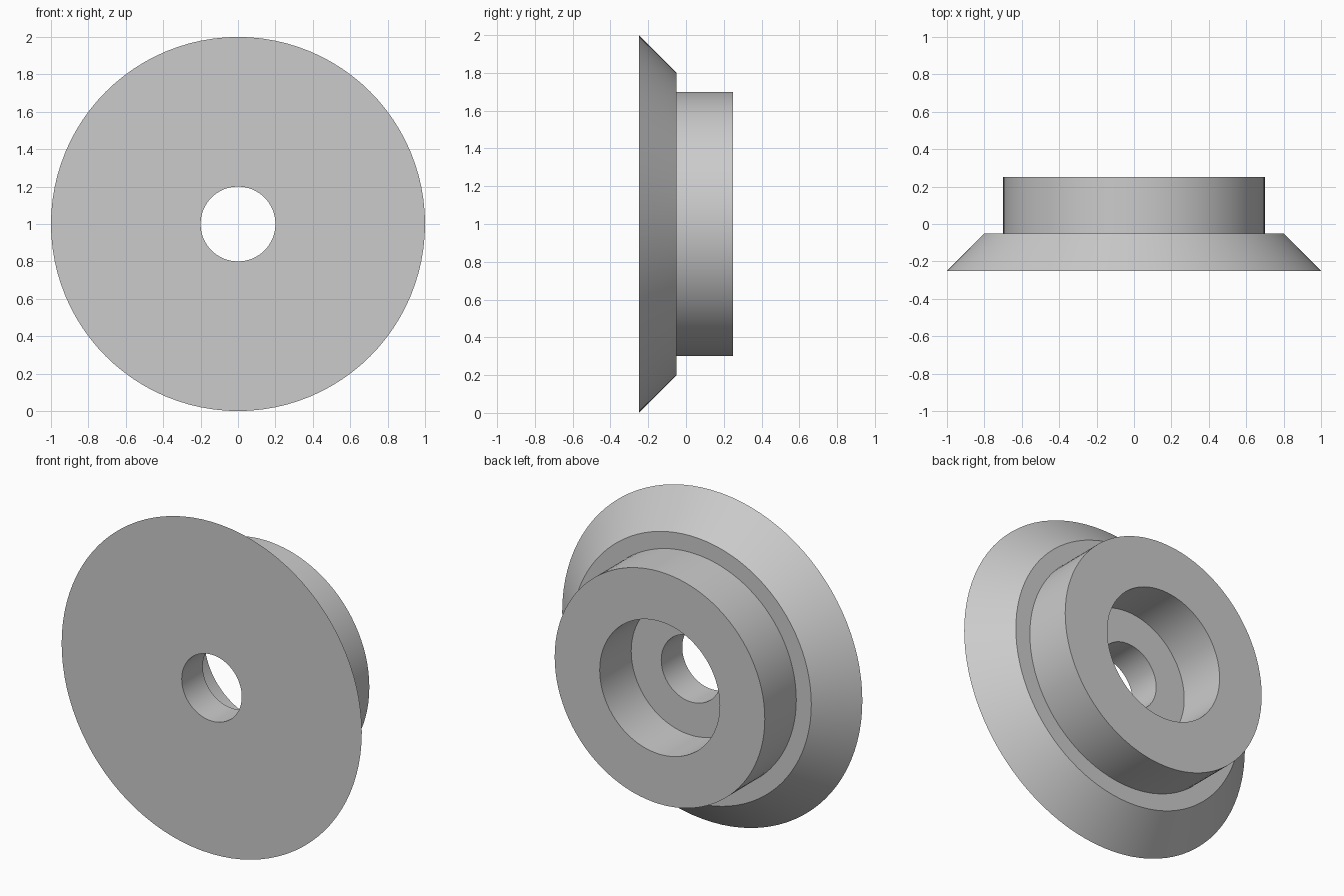
import bpy, bmesh, math
from mathutils import Matrix

if "Cube" in bpy.data.objects:
    bpy.data.objects.remove(bpy.data.objects["Cube"], do_unlink=True)

SEGMENTS = 96
CENTRE_Z = 1.0

# Plain grey material
grey = bpy.data.materials.new("plain grey")
grey.use_nodes = True
colour = (0.6, 0.6, 0.6, 1)
grey.diffuse_color = colour
grey.node_tree.nodes["Principled BSDF"].inputs["Base Color"].default_value = colour


def lathe(name, profile):
    """Turn a closed (radius, y) profile around the horizontal y axis."""
    bm = bmesh.new()
    rings = []
    for radius, y in profile:
        ring = []
        for i in range(SEGMENTS):
            a = math.tau * i / SEGMENTS
            ring.append(bm.verts.new((radius * math.sin(a), y, radius * math.cos(a))))
        rings.append(ring)
    for k, ring in enumerate(rings):
        nxt = rings[(k + 1) % len(rings)]
        for i in range(SEGMENTS):
            j = (i + 1) % SEGMENTS
            bm.faces.new((ring[i], ring[j], nxt[j], nxt[i]))
    bmesh.ops.recalc_face_normals(bm, faces=bm.faces)
    bm.transform(Matrix.Translation((0, 0, CENTRE_Z)))
    mesh = bpy.data.meshes.new(name)
    bm.to_mesh(mesh)
    bm.free()
    mesh.materials.append(grey)
    obj = bpy.data.objects.new(name, mesh)
    bpy.context.collection.objects.link(obj)
    bpy.ops.object.select_all(action="DESELECT")
    obj.select_set(True)
    bpy.context.view_layer.objects.active = obj
    bpy.ops.object.shade_smooth_by_angle(angle=math.radians(30))
    return obj


# Bevelled flange, hub, wide counterbore and narrow through hole in one turning
lathe("flanged_bushing", [
    (0.2, -0.25),   # through hole, front edge
    (1.0, -0.25),   # flange rim
    (0.8, -0.05),   # flange bevel, back edge
    (0.7, -0.05),   # hub root
    (0.7, 0.25),    # hub back edge
    (0.4, 0.25),    # counterbore mouth
    (0.4, -0.05),   # counterbore floor
    (0.2, -0.05),   # through hole, back edge
])
